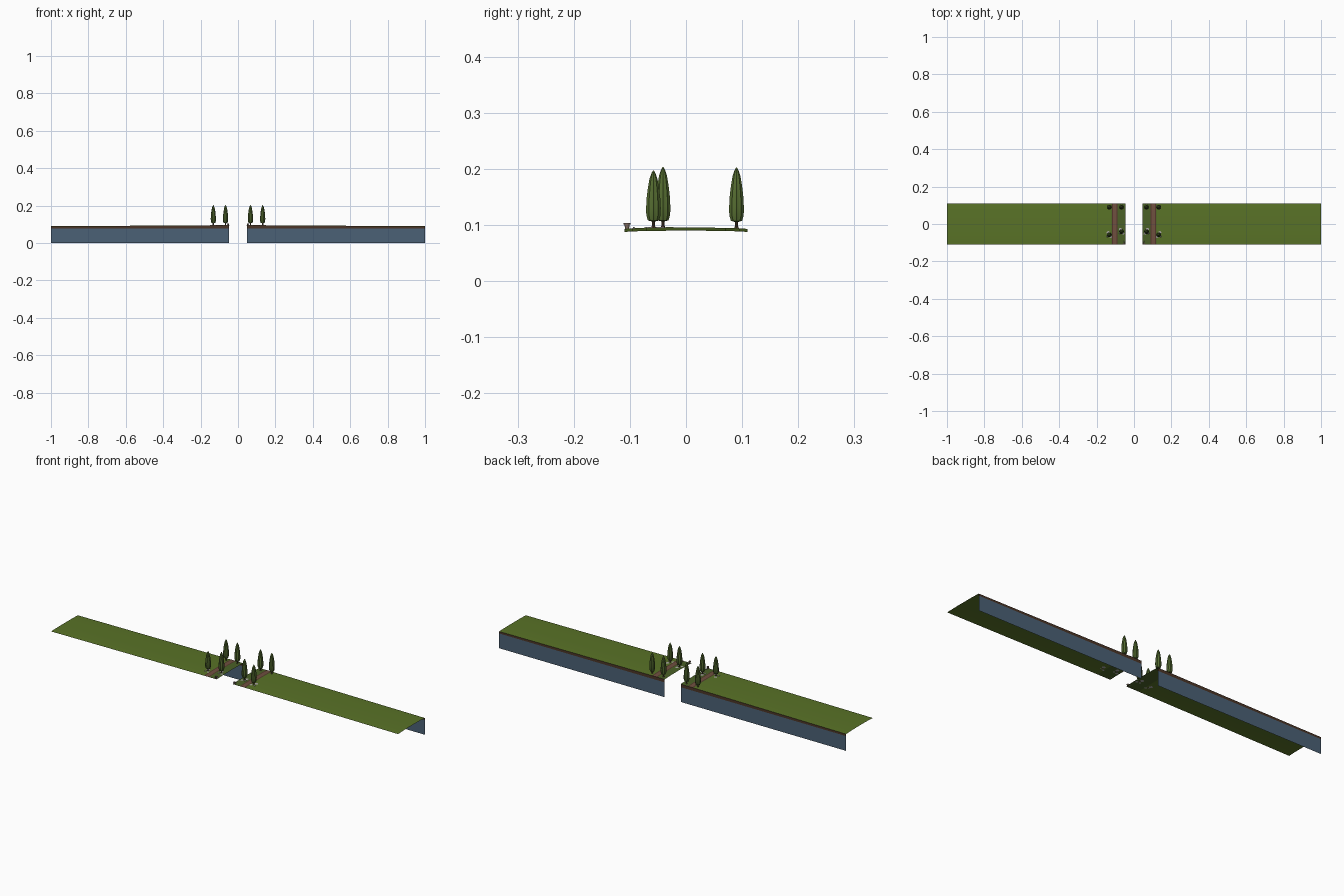
import bpy, bmesh, math
from mathutils import Vector

if "Cube" in bpy.data.objects:
    bpy.data.objects.remove(bpy.data.objects["Cube"])


def material(name, rgb):
    m = bpy.data.materials.new(name)
    m.diffuse_color = (*rgb, 1)
    m.use_nodes = True
    m.node_tree.nodes["Principled BSDF"].inputs["Base Color"].default_value = m.diffuse_color
    return m


GRASS = material("grass", (0.10, 0.17, 0.02))
VERGE = material("verge", (0.07, 0.12, 0.02))
EARTH = material("earth", (0.07, 0.035, 0.02))
STONE_BLUE = material("blue_stone", (0.07, 0.12, 0.18))
PATH = material("path", (0.16, 0.08, 0.05))
KERB = material("kerb", (0.09, 0.035, 0.025))
LEAF = material("foliage", (0.09, 0.15, 0.03))
BARK = material("bark", (0.08, 0.05, 0.03))
ROCK = material("rock", (0.40, 0.38, 0.36))
CLAY = material("clay", (0.22, 0.15, 0.12))


def height(x, y):
    # gentle crown across the bank, falling away toward the far end
    along = max(0, (abs(x) - 0.12) / 0.88)
    return 0.0950 - 0.0055 * along - 0.0022 * (abs(y) / 0.11) ** 4


def finish(name, bm, mat, smooth=None, recalc=True):
    if recalc:
        bmesh.ops.recalc_face_normals(bm, faces=bm.faces)
    me = bpy.data.meshes.new(name)
    bm.to_mesh(me)
    bm.free()
    ob = bpy.data.objects.new(name, me)
    bpy.context.collection.objects.link(ob)
    me.materials.append(mat)
    if smooth:
        bpy.ops.object.select_all(action='DESELECT')
        ob.select_set(True)
        bpy.context.view_layer.objects.active = ob
        bpy.ops.object.shade_smooth_by_angle(angle=math.radians(smooth))
    return ob


def sheet(name, rows, mat, facing, smooth=40):
    # surface through equal rows of points, turned toward 'facing'
    bm = bmesh.new()
    vs = [[bm.verts.new(p) for p in r] for r in rows]
    for a, b in zip(vs, vs[1:]):
        for i in range(len(a) - 1):
            bm.faces.new((a[i], a[i + 1], b[i + 1], b[i]))
    bm.normal_update()
    flip = [f for f in bm.faces if f.normal.dot(Vector(facing)) < 0]
    bmesh.ops.reverse_faces(bm, faces=flip)
    return finish(name, bm, mat, smooth, recalc=False)


def lathe(name, profile, sides, mat, loc, flute=0.0, smooth=None):
    # turned shape; flute pinches every second column
    bm = bmesh.new()
    rings = []
    for r, z in profile:
        ring = []
        for i in range(sides):
            a = 2 * math.pi * i / sides
            k = r * (1 - flute * (i % 2))
            ring.append(bm.verts.new((loc[0] + k * math.cos(a), loc[1] + k * math.sin(a), loc[2] + z)))
        rings.append(ring)
    for a, b in zip(rings, rings[1:]):
        for i in range(sides):
            j = (i + 1) % sides
            bm.faces.new((a[i], a[j], b[j], b[i]))
    bm.faces.new(rings[0][::-1])
    bm.faces.new(rings[-1])
    return finish(name, bm, mat, smooth)


def drape(name, xs, ys, mat, lift=0.0):
    return sheet(name, [[(x, y, height(x, y) + lift) for y in ys] for x in xs], mat, (0, 0, 1))


YS = [-0.11, -0.095, -0.07, -0.035, 0, 0.035, 0.07, 0.095, 0.11]
XS = [0.12, 0.2, 0.3, 0.4, 0.55, 0.7, 0.85, 1.0]
INNER = 0.046
FOLIAGE = [(0.003, 0), (0.0105, 0.002), (0.0135, 0.012), (0.0138, 0.026), (0.0128, 0.045),
           (0.0105, 0.064), (0.0075, 0.081), (0.0038, 0.092), (0.0008, 0.097)]
TREES = [(0.0665, -0.041, 1.0), (0.132, -0.058, 0.935), (0.0665, 0.090, 1.0), (0.132, 0.090, 1.0)]

for s, side in ((-1, "left"), (1, "right")):
    # grassy bank, verge and path
    drape(side + "_bank", [s * x for x in XS], YS, GRASS)
    drape(side + "_verge", [s * INNER, s * 0.07, s * 0.09, s * 0.12], YS, VERGE)
    drape(side + "_path", [s * 0.094, s * 0.113], YS, PATH, 0.0006)
    for a, b in ((0.089, 0.094), (0.113, 0.118)):
        drape(side + "_path_kerb", [s * a, s * b], YS, KERB, 0.0006)

    # retaining wall with earth band above it
    wall_x = [INNER + 0.002] + XS
    for nm, lo, hi, mat in (("wall", 0, 0.077, STONE_BLUE), ("earth_band", 0.077, None, EARTH)):
        sheet(f"{side}_{nm}", [[(s * x, 0.11, lo) for x in wall_x],
                               [(s * x, 0.11, hi or height(x, 0.11)) for x in wall_x]],
              mat, (0, 1, 0), None)

    # cypress trees
    for n, (x, y, k) in enumerate(TREES):
        z = height(x, y)
        lathe(f"{side}_trunk_{n}", [(0.0045, -0.001), (0.003, 0.003), (0.003, 0.016)], 8, BARK,
              (s * x, y, z), smooth=40)
        lathe(f"{side}_foliage_{n}", [(r * (0.93 + 0.07 * k), h * k) for r, h in FOLIAGE], 20, LEAF,
              (s * x, y, z + 0.0112), flute=0.13, smooth=50)
        # pale low stones at the foot of the front trees
        if y < 0:
            for dx, dy, r in ((0.006, 0.012, 0.010), (-0.008, -0.010, 0.008), (0.010, -0.008, 0.006)):
                lathe(f"{side}_stone_{n}", [(r, 0), (r * 0.6, 0.0015)], 5, ROCK,
                      (s * (x + dx), y + dy, height(x, y) - 0.0002))

    # clay pot at the front corner with a small stone beside it
    lathe(side + "_pot", [(0.0035, 0), (0.0045, 0.008), (0.006, 0.0085), (0.006, 0.0115),
                          (0.0045, 0.0115), (0.004, 0.009)], 12, CLAY,
          (s * 0.053, -0.105, height(0.05, -0.105) - 0.001), smooth=35)
    lathe(side + "_pebble", [(0.003, 0), (0.0015, 0.0025)], 6, ROCK,
          (s * 0.053, -0.093, height(0.05, -0.093) - 0.0005))
